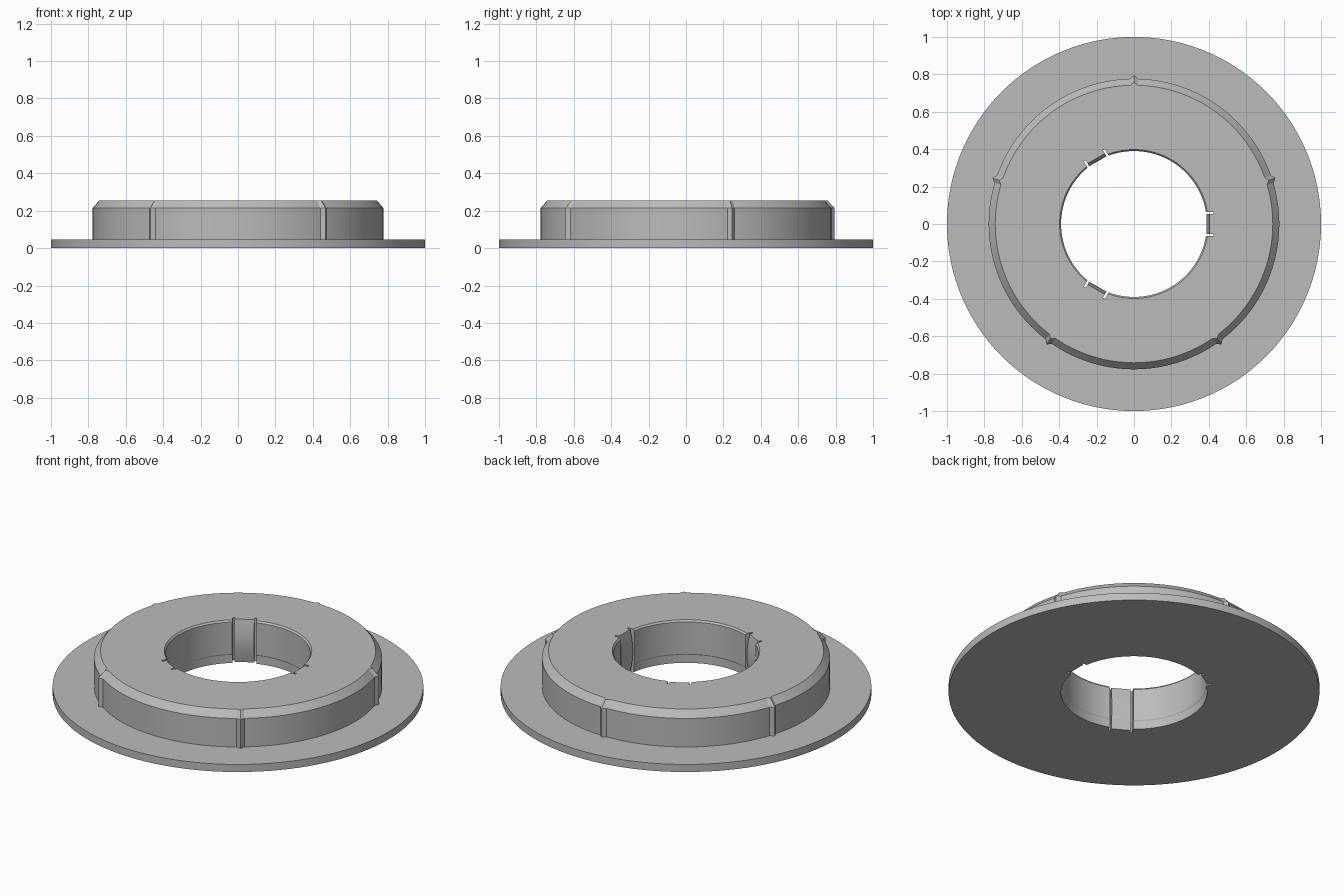
import bpy, bmesh, math
from mathutils import Matrix

if "Cube" in bpy.data.objects:
    bpy.data.objects.remove(bpy.data.objects["Cube"])

grey = bpy.data.materials.new("light grey")
grey.diffuse_color = (0.5, 0.5, 0.5, 1)
grey.use_nodes = True
grey.node_tree.nodes["Principled BSDF"].inputs["Base Color"].default_value = grey.diffuse_color


def finish(name, bm):
    bmesh.ops.recalc_face_normals(bm, faces=bm.faces)
    mesh = bpy.data.meshes.new(name)
    bm.to_mesh(mesh)
    bm.free()
    mesh.materials.append(grey)
    obj = bpy.data.objects.new(name, mesh)
    bpy.context.collection.objects.link(obj)
    return obj


def smooth(obj):
    bpy.ops.object.select_all(action='DESELECT')
    obj.select_set(True)
    bpy.context.view_layer.objects.active = obj
    bpy.ops.object.shade_smooth_by_angle(angle=math.radians(25))


def prism(name, profile, half_width, turn):
    """Extrude a radial (r, z) outline sideways and turn it about z."""
    bm = bmesh.new()
    sides = [[bm.verts.new((r, s * half_width, z)) for r, z in profile] for s in (-1, 1)]
    for side in sides:
        bm.faces.new(side)
    n = len(profile)
    for i in range(n):
        j = (i + 1) % n
        bm.faces.new((sides[0][i], sides[0][j], sides[1][j], sides[1][i]))
    bm.transform(Matrix.Rotation(math.radians(turn), 4, 'Z'))
    return finish(name, bm)


# Closed section of the flanged ring: radius, height, share of the rib bump
HEIGHT = 0.255
section = [(0.394, 0, 0), (1.0, 0, 0), (1.0, 0.045, 0), (0.777, 0.045, 1),
           (0.777, 0.215, 1), (0.742, HEIGHT, 0.8), (0.398, HEIGHT, 0),
           (0.390, 0.245, 0), (0.390, 0.055, 0), (0.394, 0.048, 0)]

# Angles with extra steps at the five outer ribs
ribs = [18 + 72 * k for k in range(5)]
bump = {a % 360: 0.0 for a in range(0, 360, 3)}
for a in ribs:
    for offset, rise in ((-1.5, 0), (-0.5, 0.013), (0, 0.018), (0.5, 0.013), (1.5, 0)):
        bump[a + offset] = rise

bm = bmesh.new()
rings = []
for a in sorted(bump):
    c, s = math.cos(math.radians(a)), math.sin(math.radians(a))
    rings.append([bm.verts.new(((r + k * bump[a]) * c, (r + k * bump[a]) * s, z))
                  for r, z, k in section])
for i, ring in enumerate(rings):
    after = rings[(i + 1) % len(rings)]
    for j in range(len(section)):
        k = (j + 1) % len(section)
        bm.faces.new((ring[j], after[j], after[k], ring[k]))
body = finish("flanged_ring", bm)

# Three spring tabs in the bore, each standing in a pocket with slots beside it
POCKET = 0.424
bow = [(0.404 - 0.017 * math.sin(math.pi * t / 12), HEIGHT * t / 12) for t in range(13)]
tabs = []
for turn in (0, 120, 240):
    cutter = prism("pocket_cutter", [(0.3, -0.1), (POCKET, -0.1), (POCKET, 0.4), (0.3, 0.4)],
                   0.065, turn)
    cutter.hide_render = True
    mod = body.modifiers.new("pocket", 'BOOLEAN')
    mod.operation = 'DIFFERENCE'
    mod.solver = 'EXACT'
    mod.object = cutter
    bpy.context.view_layer.objects.active = body
    bpy.ops.object.modifier_apply(modifier=mod.name)
    bpy.data.objects.remove(cutter)
    tabs.append(prism("spring_tab", bow + [(POCKET, HEIGHT), (POCKET, 0)], 0.053, turn))

for obj in [body] + tabs:
    smooth(obj)
